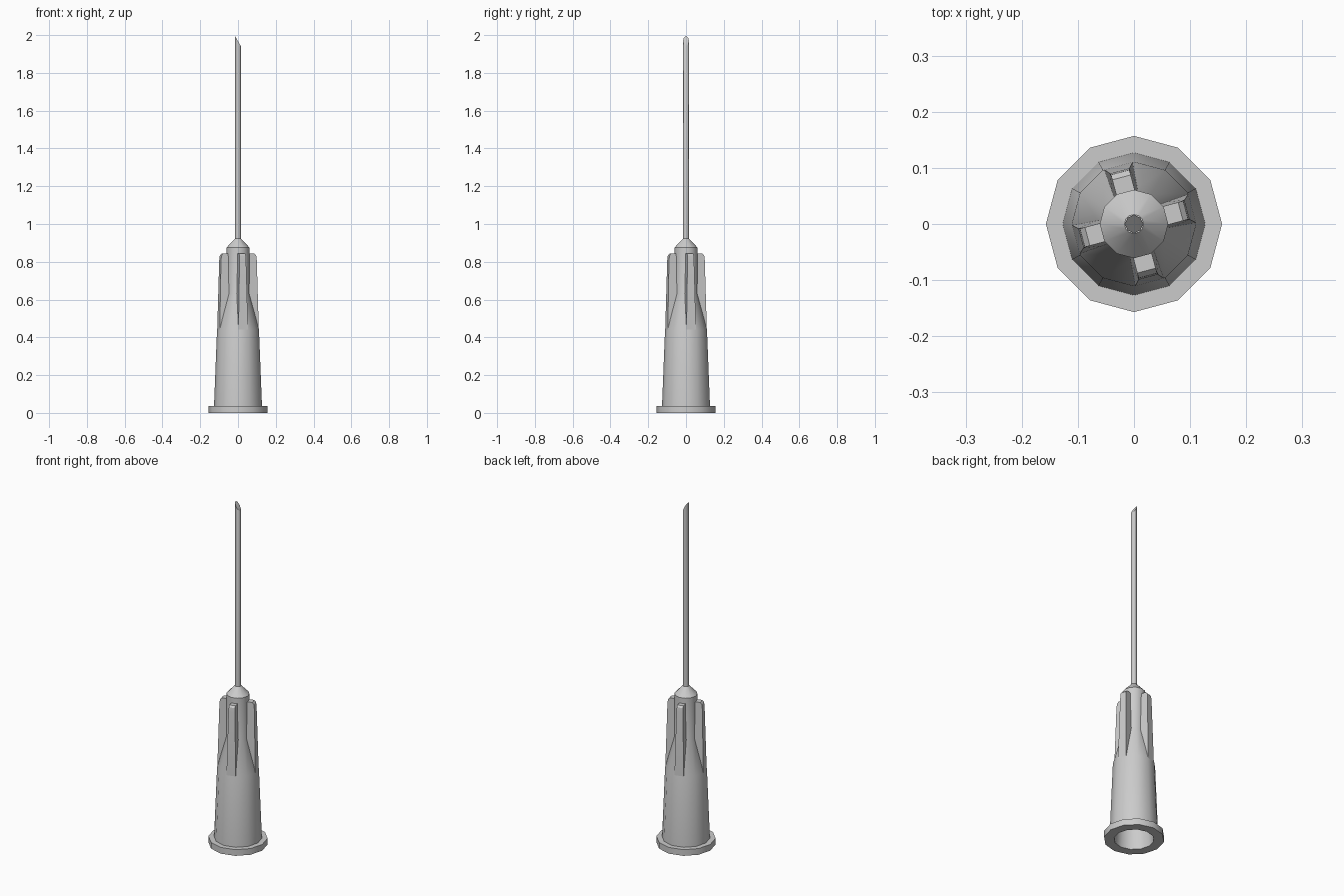
import bpy, bmesh, math
from mathutils import Matrix, Vector

if "Cube" in bpy.data.objects:
    bpy.data.objects.remove(bpy.data.objects["Cube"])


def add_object(name, bm, angle=32):
    bmesh.ops.recalc_face_normals(bm, faces=bm.faces[:])
    mesh = bpy.data.meshes.new(name)
    bm.to_mesh(mesh)
    bm.free()
    ob = bpy.data.objects.new(name, mesh)
    bpy.context.collection.objects.link(ob)
    bpy.ops.object.select_all(action='DESELECT')
    ob.select_set(True)
    bpy.context.view_layer.objects.active = ob
    bpy.ops.object.shade_smooth_by_angle(angle=math.radians(angle))
    return ob


def lathe(profile, sides):
    """Revolve (radius, z) points about z, capping both ends."""
    bm = bmesh.new()
    rings = [[bm.verts.new((r * math.cos(i * math.tau / sides),
                            r * math.sin(i * math.tau / sides), z))
              for i in range(sides)] for r, z in profile]
    for a, b in zip(rings, rings[1:]):
        for i in range(sides):
            j = (i + 1) % sides
            bm.faces.new((a[i], a[j], b[j], b[i]))
    bm.faces.new(rings[0])
    bm.faces.new(rings[-1])
    return bm


# Hub: hollow socket, flange, tapering barrel, neck and cone
hub_profile = [(0.07, 0.45), (0.104, 0.0), (0.157, 0.0), (0.157, 0.036),
               (0.127, 0.036), (0.111, 0.44), (0.061, 0.63),
               (0.061, 0.875), (0.017, 0.922)]
add_object("hub", lathe(hub_profile, 12))

# Four grip ribs: (radius, z, half width), flaring toward the barrel
outer = [(0.107, 0.44, 0.026), (0.098, 0.81, 0.018),
         (0.095, 0.833, 0.017), (0.086, 0.843, 0.017)]
inner = [(0.045, 0.843, 0.017), (0.045, 0.44, 0.026)]
bm = bmesh.new()
for k in range(4):
    turn = Matrix.Rotation(math.radians(15 + 90 * k), 3, 'Z')
    left, right = [[bm.verts.new(turn @ Vector((r, s * w, z)))
                    for r, z, w in outer + inner] for s in (-1, 1)]
    bm.faces.new(left)
    bm.faces.new(right)
    for i in range(len(left)):
        j = (i + 1) % len(left)
        bm.faces.new((left[i], left[j], right[j], right[i]))
add_object("grip_ribs", bm, 30)

# Needle: thin tube cut to a slanted point
bm = lathe([(0.016, 0.88), (0.016, 2.1)], 8)
cut = bmesh.ops.bisect_plane(bm, geom=bm.verts[:] + bm.edges[:] + bm.faces[:],
                             plane_co=(-0.016, 0, 1.995),
                             plane_no=(0.055, 0, 0.032), clear_outer=True)
bmesh.ops.holes_fill(bm, edges=[e for e in bm.edges if e.is_boundary])
add_object("needle", bm, 46)
